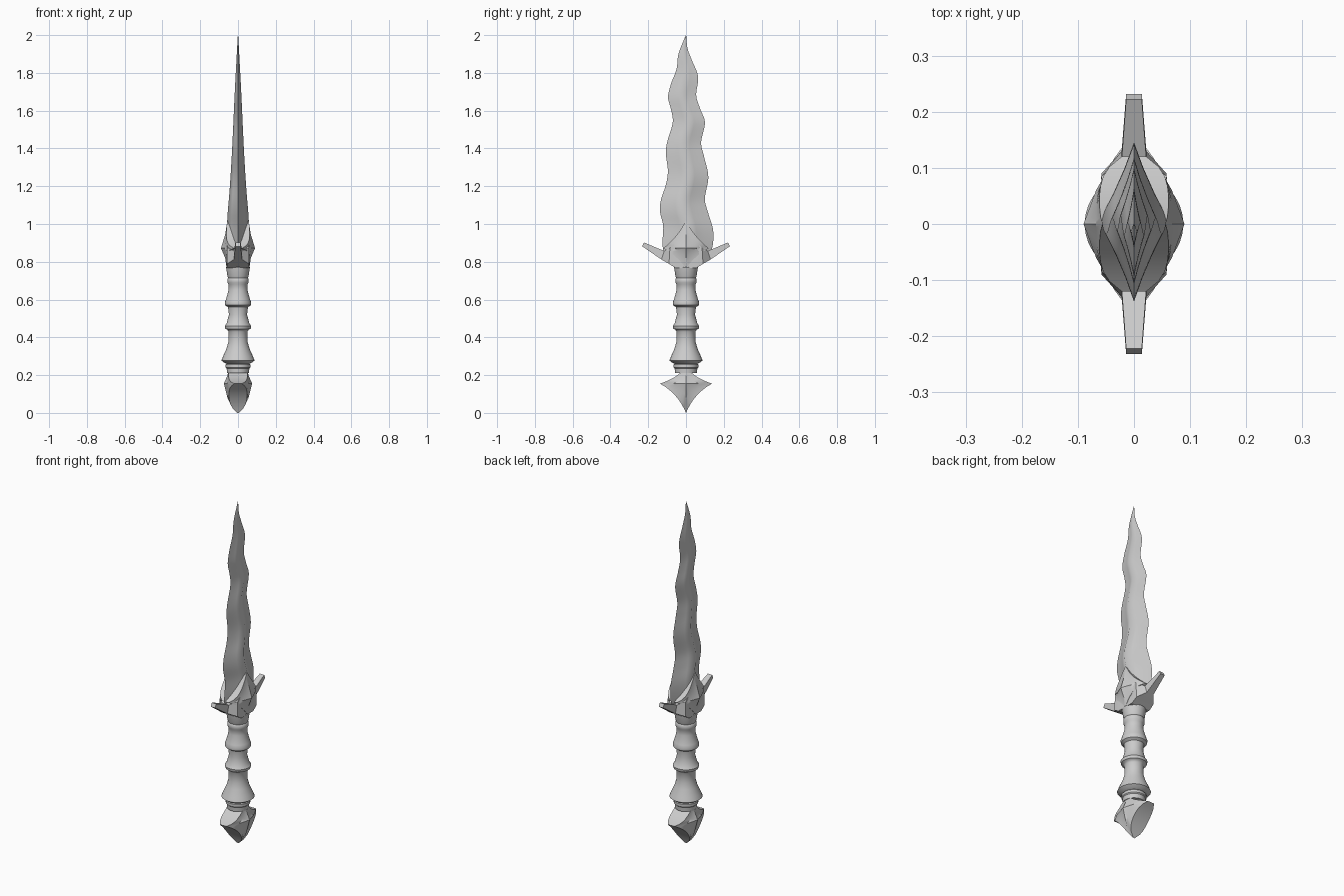
import bpy, bmesh, math

cube = bpy.data.objects.get("Cube")
if cube:
    bpy.data.objects.remove(cube)

steel = bpy.data.materials.new("grey_steel")
steel.use_nodes = True
steel.diffuse_color = (0.6, 0.6, 0.6, 1)
steel.node_tree.nodes["Principled BSDF"].inputs["Base Color"].default_value = steel.diffuse_color


def finish(name, bm, angle):
    """Turn a bmesh into a shaded object."""
    bmesh.ops.remove_doubles(bm, verts=bm.verts, dist=0.0004)
    bmesh.ops.recalc_face_normals(bm, faces=bm.faces)
    mesh = bpy.data.meshes.new(name)
    bm.to_mesh(mesh)
    bm.free()
    mesh.materials.append(steel)
    obj = bpy.data.objects.new(name, mesh)
    bpy.context.collection.objects.link(obj)
    bpy.ops.object.select_all(action="DESELECT")
    obj.select_set(True)
    bpy.context.view_layer.objects.active = obj
    bpy.ops.object.shade_smooth_by_angle(angle=math.radians(angle))


def loft(name, rings, angle, caps=True):
    """Skin a list of equal closed rings."""
    bm = bmesh.new()
    loops = [[bm.verts.new(p) for p in ring] for ring in rings]
    for a, b in zip(loops, loops[1:]):
        for i in range(len(a)):
            j = (i + 1) % len(a)
            bm.faces.new((a[i], a[j], b[j], b[i]))
    if caps:
        bm.faces.new(loops[0])
        bm.faces.new(loops[-1])
    finish(name, bm, angle)


def curve(points, z):
    """Smooth value at height z through (z, value) points."""
    last = len(points) - 1

    def slope(i):
        a, b = points[max(i - 1, 0)], points[min(i + 1, last)]
        return (b[1] - a[1]) / (b[0] - a[0])

    i = 0
    while i < last - 1 and z > points[i + 1][0]:
        i += 1
    (z0, v0), (z1, v1) = points[i], points[i + 1]
    h = z1 - z0
    t = (z - z0) / h
    bend = slope(i) * h * t * (1 - t) ** 2 - slope(i + 1) * h * t * t * (1 - t)
    return v0 + (v1 - v0) * t * t * (3 - 2 * t) + bend


# Wavy blade with a hollow-ground diamond section
back_edge = [(.82, .12), (.89, .142), (.97, .143), (1.06, .117), (1.13, .1), (1.25, .118),
             (1.36, .095), (1.43, .08), (1.54, .1), (1.61, .075), (1.68, .054),
             (1.78, .064), (1.87, .03), (1.93, .008), (2, .001)]
front_edge = [(.82, -.12), (.91, -.124), (.99, -.121), (1.07, -.138), (1.13, -.132), (1.21, -.106),
              (1.28, -.096), (1.38, -.107), (1.44, -.098), (1.54, -.07), (1.61, -.08),
              (1.67, -.095), (1.74, -.08), (1.82, -.05), (1.9, -.04), (2, -.001)]
thickness = [(.82, .058), (1, .058), (1.2, .043), (1.4, .031), (1.7, .017), (2, .001)]

rings = []
steps = 90
for k in range(steps + 1):
    z = .82 + k / steps * 1.18
    hi, lo, t = (curve(c, z) for c in (back_edge, front_edge, thickness))
    mid = (hi + lo) / 2
    half = (hi - lo) / 2
    side = [(t * (1 - abs(u)) * (1 - .25 * abs(u)), mid + half * u)
            for u in (-1, -.66, -.33, 0, .33, .66)]
    ring = [(x, y, z) for x, y in side]
    ring += [(-x, 2 * mid - y, z) for x, y in side]
    rings.append(ring)
loft("blade", rings, 60)

# Turned grip
grip = [(.21, .058), (.235, .06), (.24, .065), (.255, .065), (.26, .06), (.265, .072),
        (.277, .088), (.3, .079), (.34, .061), (.375, .051), (.43, .05), (.44, .056),
        (.445, .067), (.46, .07), (.475, .06), (.52, .048), (.56, .053), (.57, .068),
        (.585, .07), (.6, .064), (.65, .05), (.68, .05), (.69, .056), (.71, .056),
        (.715, .052), (.725, .056), (.77, .063), (.79, .05)]
sides = 32
loft("grip", [[(r * math.cos(a), r * math.sin(a), z)
               for a in (math.tau * i / sides for i in range(sides))]
              for z, r in grip], 40)


def star(name, width, top, bottom, centre, rim, apex, point_rim, hollow):
    """Four-pointed block with hollow sides and a raised peak on both faces.
    point_rim gives the half thickness at the side, top and bottom points."""
    tips = [(width, centre), (0, top), (-width, centre), (0, bottom)]
    depth = [point_rim[i] - rim for i in (0, 1, 0, 2)]
    outline, shoulder = [], []
    parts = 8
    for i in range(4):
        j = (i + 1) % 4
        (ya, za), (yb, zb) = tips[i], tips[j]
        yc, zc = (ya + yb) * hollow, centre + (za + zb - 2 * centre) * hollow
        for k in range(parts):
            t = k / parts
            wa, wc, wb = (1 - t) ** 2, 2 * t * (1 - t), t * t
            x = rim + depth[i] * (1 - t) ** 6 + depth[j] * t ** 6
            y, z = wa * ya + wc * yc + wb * yb, wa * za + wc * zc + wb * zb
            outline.append((x, y, z))
            shoulder.append((rim + (apex - rim) * .2, y / 2, (z + centre) / 2))
    peak = [(apex, 0, centre)] * len(outline)
    right = [peak, shoulder, outline]
    left = [[(-x, y, z) for x, y, z in ring] for ring in reversed(right)]
    loft(name, right + left, 25, caps=False)


# Guard block and pommel
star("guard_block", .12, 1.02, .765, .872, .062, .09, (.022, .056, .06), .38)
star("pommel", .138, .245, 0, .155, .05, .075, (.02, .05, .004), .32)

# Upswept guard arms, mirrored front to back
for name, s in (("back_guard_arm", 1), ("front_guard_arm", -1)):
    # Each section: y and z of the lower and upper edge, then half thickness
    sections = [(0, .767, 0, .9, .06), (.055, .767, .06, .9, .06), (.09, .789, .085, .875, .058),
                (.13, .812, .115, .857, .022), (.232, .882, .222, .902, .014)]
    loft(name, [[(-w, s * yl, zl), (w, s * yl, zl), (w, s * yu, zu), (-w, s * yu, zu)]
                for yl, zl, yu, zu, w in sections], 30)
